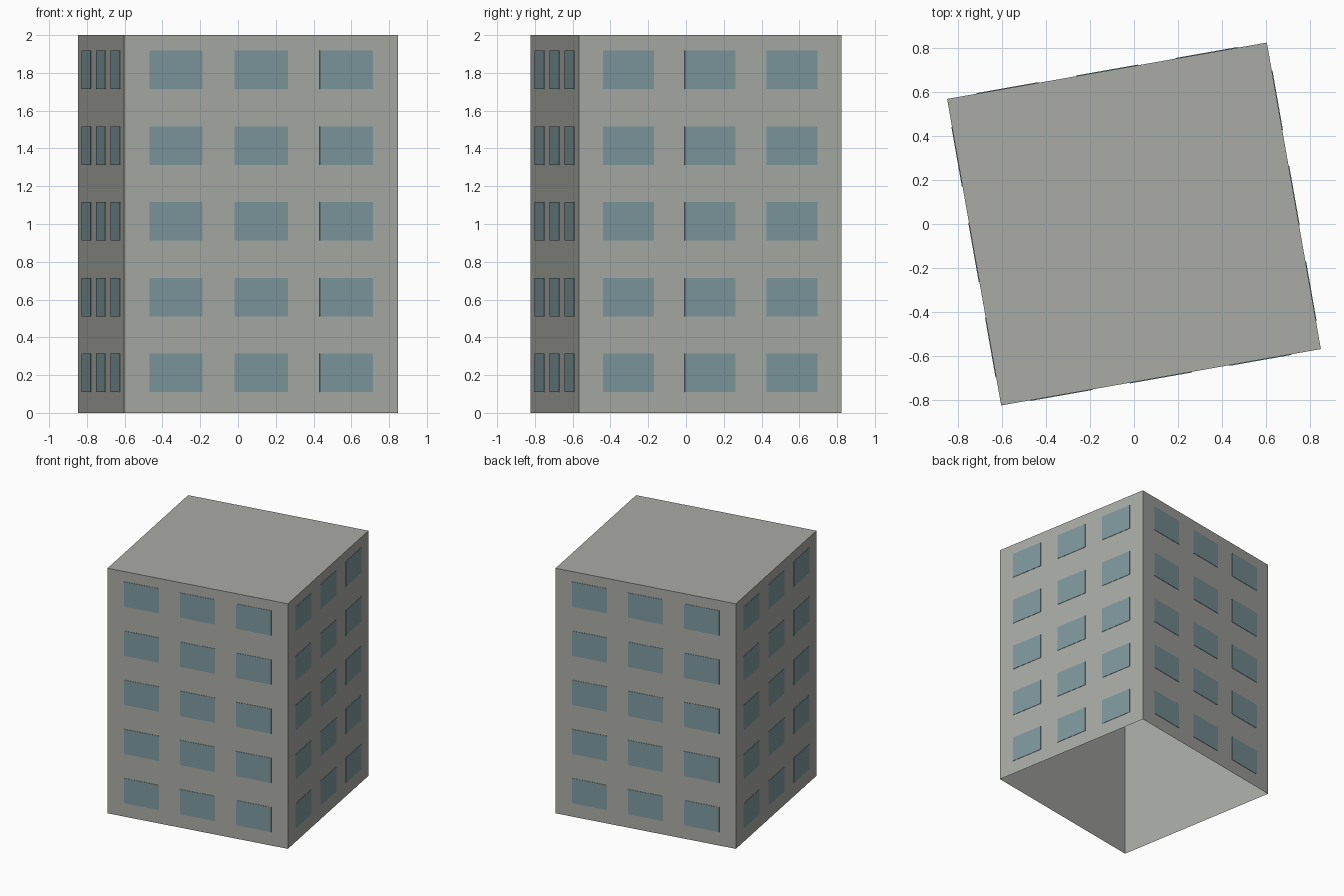
import bpy, bmesh
from math import radians, pi
from mathutils import Matrix, Vector

old = bpy.data.objects.get("Cube")
if old:
    bpy.data.objects.remove(old, do_unlink=True)

WIDTH, DEPTH, HEIGHT = 1.472, 1.411, 2.0
FLOORS, COLUMNS = 5, 3
TURN = Matrix.Rotation(radians(10), 4, 'Z')


def material(name, rgb):
    m = bpy.data.materials.new(name)
    m.use_nodes = True
    m.diffuse_color = (*rgb, 1)
    m.node_tree.nodes["Principled BSDF"].inputs["Base Color"].default_value = (*rgb, 1)
    return m


def add_object(name, bm, mat):
    bm.transform(TURN)
    mesh = bpy.data.meshes.new(name)
    bm.to_mesh(mesh)
    bm.free()
    mesh.materials.append(mat)
    obj = bpy.data.objects.new(name, mesh)
    bpy.context.collection.objects.link(obj)
    return obj


concrete = material("warm grey concrete", (0.40, 0.41, 0.38))
glass = material("blue grey glass", (0.21, 0.32, 0.34))

# Walls and roof: a hollow shell, open underneath
bm = bmesh.new()
bmesh.ops.create_cube(bm, size=1, matrix=Matrix.Translation((0, 0, HEIGHT / 2))
                      @ Matrix.Diagonal((WIDTH, DEPTH, HEIGHT, 1)))
bm.faces.ensure_lookup_table()
bottom = [f for f in bm.faces if f.normal.z < -0.5]
bmesh.ops.delete(bm, geom=bottom, context='FACES_ONLY')
add_object("building_shell", bm, concrete)

# Windows: a grid of thin plates on each wall
for side, name in enumerate(("front", "left", "back", "right")):
    length, reach = (WIDTH, DEPTH) if side % 2 == 0 else (DEPTH, WIDTH)
    spin = Matrix.Rotation(side * pi / 2, 4, 'Z')
    bm = bmesh.new()
    for floor in range(FLOORS):
        for column in range(COLUMNS):
            place = Vector(((column - 1) * length * 0.311, -reach / 2,
                            0.212 + 0.401 * floor))
            size = Matrix.Diagonal((length * 0.194, 0.006, 0.203, 1))
            bmesh.ops.create_cube(bm, size=1,
                                  matrix=spin @ Matrix.Translation(place) @ size)
    # drop the hidden inner sides so the inside of the shell stays plain
    outward = spin @ Vector((0, -1, 0))
    inner = [f for f in bm.faces if f.normal.dot(outward) < -0.5]
    bmesh.ops.delete(bm, geom=inner, context='FACES_ONLY')
    for v in bm.verts:
        if v.co.dot(outward) < reach / 2:
            v.co += outward * 0.003
    add_object(name + "_windows", bm, glass)
